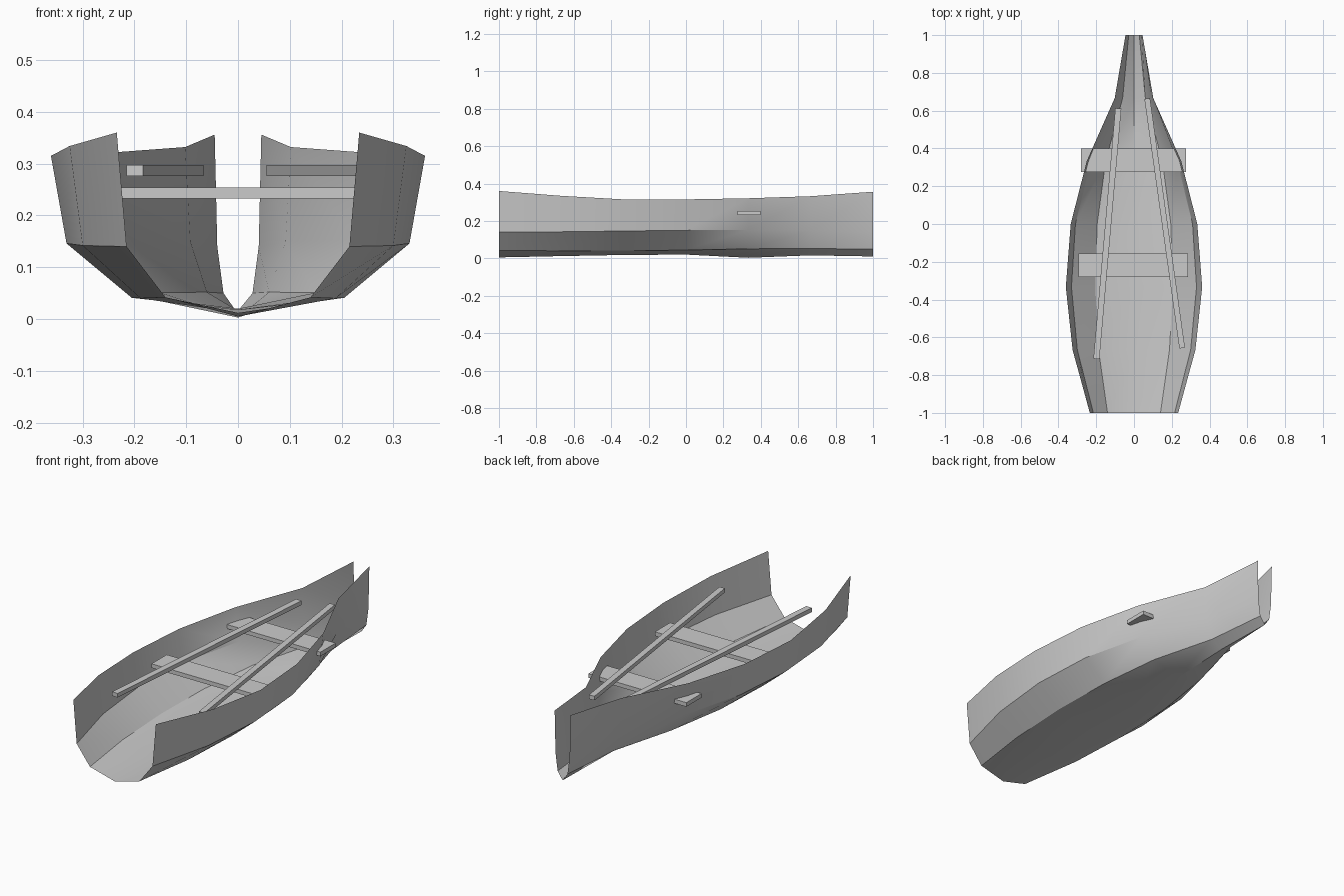
import bpy
import bmesh
import math
from mathutils import Vector

cube = bpy.data.objects.get("Cube")
if cube:
    bpy.data.objects.remove(cube, do_unlink=True)

grey = bpy.data.materials.new("plain grey")
grey.use_nodes = True
colour = (0.6, 0.6, 0.6, 1)
grey.diffuse_color = colour
grey.node_tree.nodes["Principled BSDF"].inputs["Base Color"].default_value = colour


def add_object(name, bm):
    mesh = bpy.data.meshes.new(name)
    bm.to_mesh(mesh)
    bm.free()
    mesh.materials.append(grey)
    obj = bpy.data.objects.new(name, mesh)
    bpy.context.collection.objects.link(obj)
    return obj


# Hull stations, bow to stern: keel z, then (half width, z) of the
# lower chine, upper chine and rim
STATIONS = [
    (0.005, (0.14, 0.042), (0.215, 0.14), (0.234, 0.36)),
    (0.012, (0.188, 0.04), (0.30, 0.142), (0.325, 0.334)),
    (0.018, (0.205, 0.041), (0.331, 0.146), (0.361, 0.315)),
    (0.02, (0.195, 0.044), (0.31, 0.15), (0.335, 0.315)),
    (0.003, (0.15, 0.051), (0.228, 0.152), (0.25, 0.321)),
    (0.016, (0.06, 0.052), (0.092, 0.15), (0.102, 0.332)),
    (0.01, (0.028, 0.05), (0.04, 0.14), (0.045, 0.356)),
]


# Thin open shell, lofted through the stations
def build_hull():
    bm = bmesh.new()
    rows = []
    for i, (keel, *side) in enumerate(STATIONS):
        y = -1 + 2 * i / (len(STATIONS) - 1)
        section = [(-x, z) for x, z in reversed(side)] + [(0, keel)] + side
        rows.append([bm.verts.new((x, y, z)) for x, z in section])
    for a, b in zip(rows, rows[1:]):
        for j in range(len(a) - 1):
            bm.faces.new((a[j], b[j], b[j + 1], a[j + 1]))
    hull = add_object("hull", bm)
    # Outer skin faces outwards
    if hull.data.polygons[0].normal.x > 0:
        hull.data.flip_normals()
    bpy.context.view_layer.objects.active = hull
    hull.select_set(True)
    bpy.ops.object.shade_smooth_by_angle(angle=math.radians(30))
    hull.select_set(False)


# Rectangular timber running between two points
def add_beam(name, start, end, width, height):
    start, end = Vector(start), Vector(end)
    bm = bmesh.new()
    bmesh.ops.create_cube(bm, size=1)
    bmesh.ops.scale(bm, vec=((end - start).length, width, height), verts=bm.verts)
    obj = add_object(name, bm)
    obj.location = (start + end) / 2
    obj.rotation_euler.z = math.atan2(end.y - start.y, end.x - start.x)


build_hull()
add_beam("front_seat", (-0.295, -0.218, 0.243), (0.286, -0.218, 0.243), 0.123, 0.021)
add_beam("rear_seat", (-0.281, 0.337, 0.243), (0.275, 0.337, 0.243), 0.123, 0.021)
add_beam("right_oar", (-0.199, -0.714, 0.287), (-0.083, 0.612, 0.287), 0.032, 0.021)
add_beam("left_oar", (0.255, -0.657, 0.287), (0.07, 0.664, 0.287), 0.03, 0.021)
